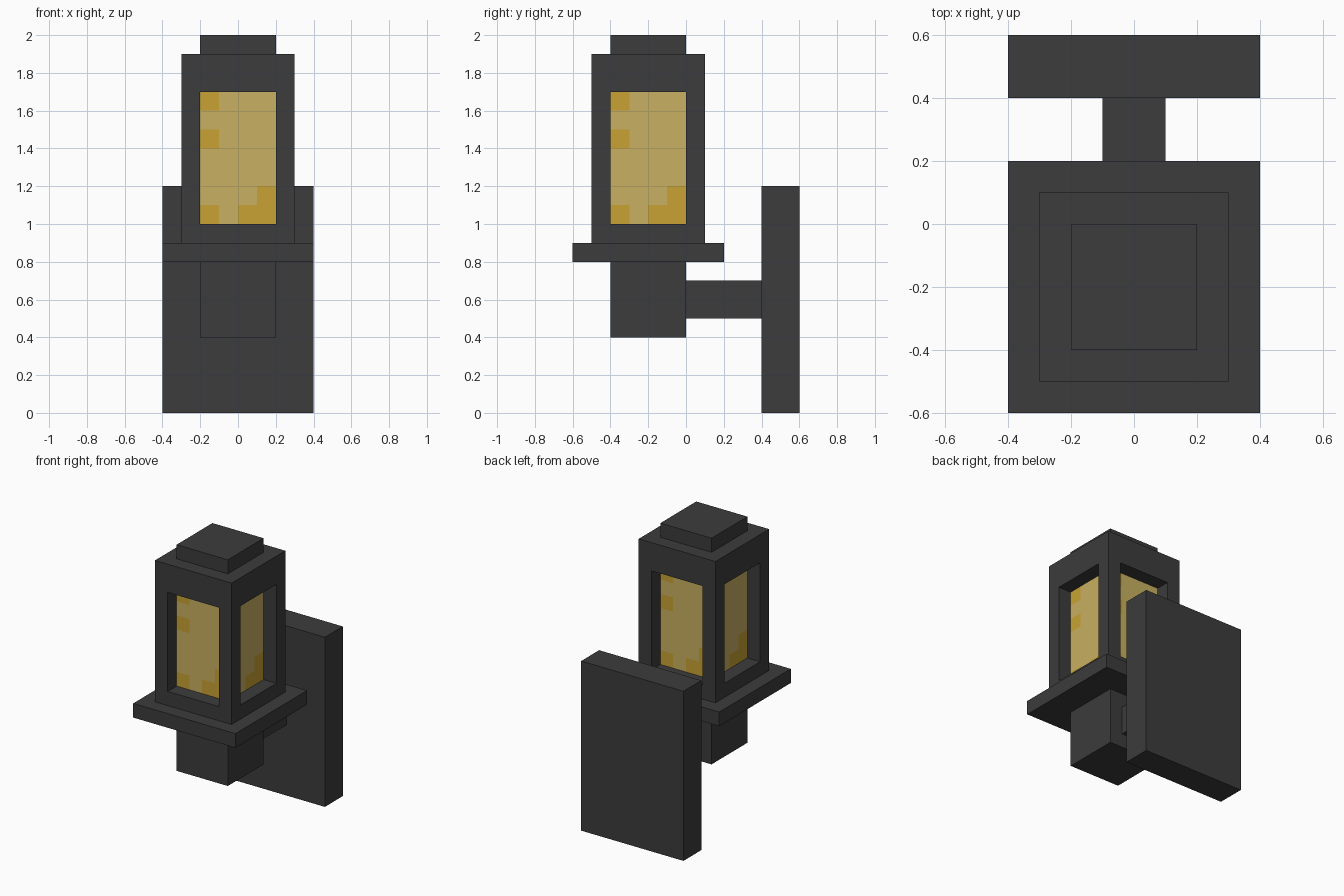
import bpy, bmesh
from mathutils import Matrix, Vector

if "Cube" in bpy.data.objects:
    bpy.data.objects.remove(bpy.data.objects["Cube"])


def material(name, rgb):
    m = bpy.data.materials.new(name)
    m.diffuse_color = (*rgb, 1)
    m.use_nodes = True
    m.node_tree.nodes["Principled BSDF"].inputs["Base Color"].default_value = m.diffuse_color
    return m


IRON = material("dark_iron", (0.045, 0.045, 0.045))
PALE = material("pale_glass", (0.578, 0.434, 0.120))
AMBER = material("amber_glass", (0.578, 0.361, 0.033))


def add_object(name, bm, mats):
    mesh = bpy.data.meshes.new(name)
    bm.to_mesh(mesh)
    bm.free()
    for m in mats:
        mesh.materials.append(m)
    ob = bpy.data.objects.new(name, mesh)
    bpy.context.collection.objects.link(ob)
    return ob


def box(name, lo, hi):
    lo, hi = Vector(lo), Vector(hi)
    bm = bmesh.new()
    bmesh.ops.create_cube(bm, size=1, matrix=Matrix.Translation((lo + hi) / 2)
                          @ Matrix.Diagonal((*(hi - lo), 1)))
    return add_object(name, bm, [IRON])


# Wall mount and support
box("wall_plate", (-0.4, 0.4, 0), (0.4, 0.6, 1.2))
box("arm", (-0.1, 0, 0.5), (0.1, 0.4, 0.7))
box("stem", (-0.2, -0.4, 0.4), (0.2, 0, 0.8))
box("tray", (-0.4, -0.6, 0.8), (0.4, 0.2, 0.9))
box("cap", (-0.2, -0.4, 1.9), (0.2, 0, 2))

# Lantern frame with window openings cut through both ways
frame = box("lantern_frame", (-0.3, -0.5, 0.9), (0.3, 0.1, 1.9))
cutters = [box("cutter_x", (-0.5, -0.4, 1), (0.5, 0, 1.7)),
           box("cutter_y", (-0.2, -0.7, 1), (0.2, 0.3, 1.7))]
for c in cutters:
    mod = frame.modifiers.new("window", 'BOOLEAN')
    mod.operation = 'DIFFERENCE'
    mod.solver = 'EXACT'
    mod.object = c
bpy.context.view_layer.update()
cut_mesh = bpy.data.meshes.new_from_object(
    frame.evaluated_get(bpy.context.evaluated_depsgraph_get()))
frame.modifiers.clear()
frame.data = cut_mesh
for c in cutters:
    bpy.data.objects.remove(c)

# Glass: four panes of 4 x 7 cells, the same amber cells on every side
AMBER_CELLS = {(0, 6), (0, 4), (0, 0), (2, 0), (3, 0), (3, 1)}
bm = bmesh.new()
for side in range(4):
    place = Matrix.Translation((0, -0.2, 1)) @ Matrix.Rotation(side * 1.5707963268, 4, 'Z')
    for i in range(4):
        for j in range(7):
            corners = [(i, j), (i + 1, j), (i + 1, j + 1), (i, j + 1)]
            f = bm.faces.new([bm.verts.new(place @ Vector((-0.2 + a * 0.1, -0.2, b * 0.1)))
                              for a, b in corners])
            f.material_index = int((i, j) in AMBER_CELLS)
bmesh.ops.remove_doubles(bm, verts=bm.verts, dist=0.001)
add_object("glass", bm, [PALE, AMBER])
